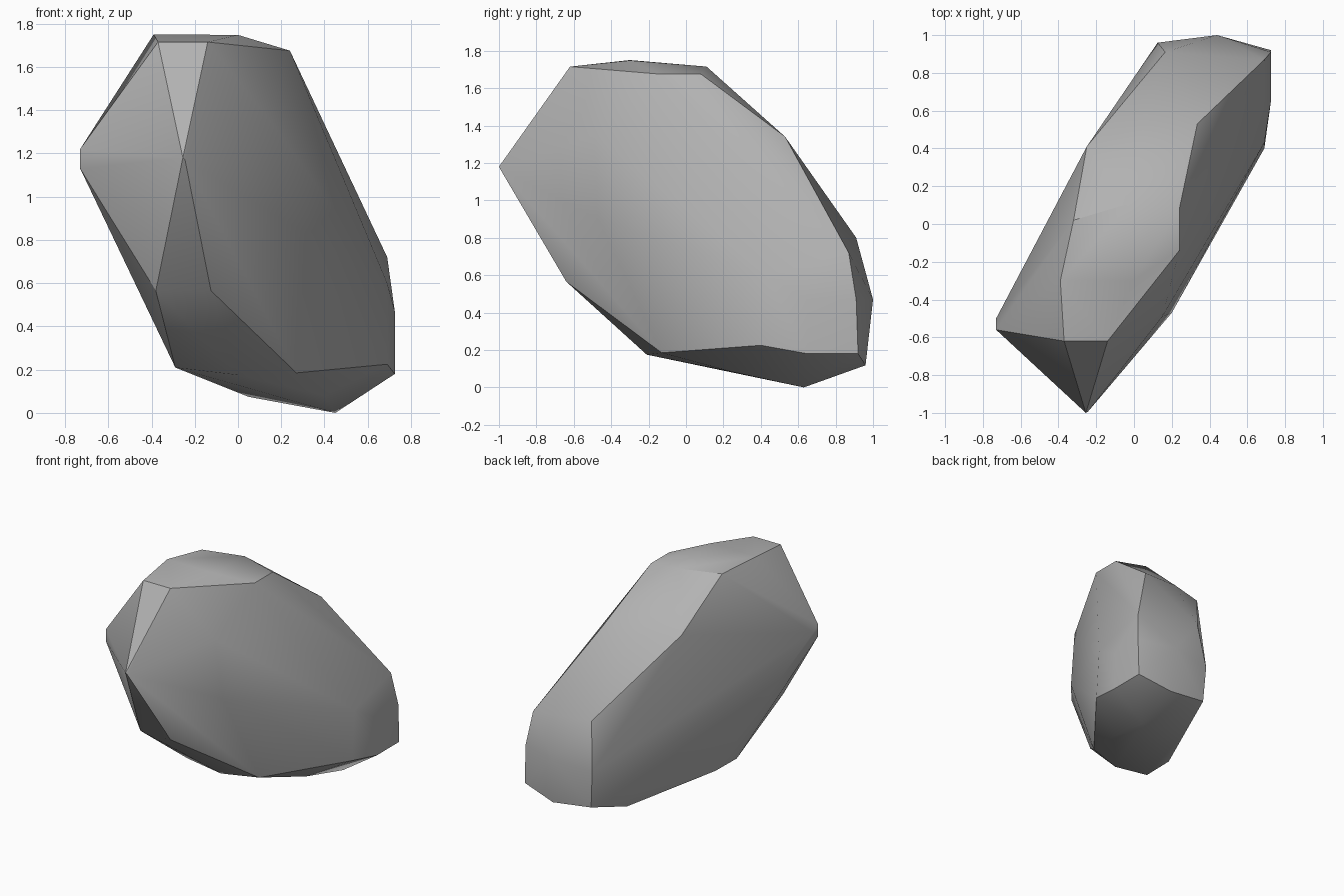
import bpy, bmesh, math

cube = bpy.data.objects.get("Cube")
if cube:
    bpy.data.objects.remove(cube, do_unlink=True)

# Plain grey stone
stone = bpy.data.materials.new("grey_stone")
stone.use_nodes = True
grey = (0.45, 0.45, 0.45, 1.0)
stone.diffuse_color = grey
bsdf = next(n for n in stone.node_tree.nodes if n.type == 'BSDF_PRINCIPLED')
bsdf.inputs["Base Color"].default_value = grey
bsdf.inputs["Roughness"].default_value = 0.9

# Chipped corners of the boulder, grouped by region
top_facet = [(-0.37, -0.62, 1.715), (-0.14, -0.62, 1.715), (-0.39, -0.30, 1.75),
             (0.0, -0.30, 1.748), (0.24, -0.14, 1.675), (0.24, 0.08, 1.675),
             (-0.02, 0.11, 1.715), (-0.32, 0.02, 1.72)]
front_tip = [(-0.255, -1.0, 1.18), (-0.245, -0.995, 1.17),
             (0.20, -0.47, 0.90), (0.15, -0.49, 1.35)]
side_point = [(-0.73, -0.56, 1.13), (-0.73, -0.56, 1.22), (-0.73, -0.50, 1.18)]
back_slope = [(0.335, 0.53, 1.34), (0.05, 0.53, 1.34), (-0.25, 0.41, 1.38),
              (0.165, 0.91, 0.80), (0.69, 0.87, 0.72)]
end_wall = [(0.725, 0.91, 0.47), (0.725, 0.92, 0.18), (0.44, 1.0, 0.47),
            (0.458, 0.96, 0.118), (0.143, 0.947, 0.157), (0.125, 0.96, 0.44),
            (0.725, 0.65, 0.18), (0.725, 0.65, 0.47),
            (0.69, 0.40, 0.225), (0.69, 0.43, 0.60)]
underside = [(0.45, 0.63, 0.0), (0.05, 0.642, 0.074), (-0.285, 0.05, 0.21),
             (-0.29, -0.20, 0.21), (0.0, -0.21, 0.175), (0.27, -0.13, 0.185),
             (0.40, 0.26, 0.08), (-0.38, -0.64, 0.565), (-0.125, -0.64, 0.565)]

# Wrap the corners in a convex shell and merge flat neighbours
bm = bmesh.new()
for co in top_facet + front_tip + side_point + back_slope + end_wall + underside:
    bm.verts.new(co)
hull = bmesh.ops.convex_hull(bm, input=bm.verts[:])
loose = {g for g in hull["geom_interior"] + hull["geom_unused"]
         if isinstance(g, bmesh.types.BMVert)}
bmesh.ops.delete(bm, geom=list(loose), context='VERTS')
bmesh.ops.dissolve_limit(bm, angle_limit=math.radians(1.5),
                         verts=bm.verts[:], edges=bm.edges[:])
bmesh.ops.recalc_face_normals(bm, faces=bm.faces[:])

mesh = bpy.data.meshes.new("boulder")
bm.to_mesh(mesh)
bm.free()
mesh.materials.append(stone)
boulder = bpy.data.objects.new("boulder", mesh)
bpy.context.collection.objects.link(boulder)

# Soft faces with crisp chipped edges
bpy.ops.object.select_all(action='DESELECT')
boulder.select_set(True)
bpy.context.view_layer.objects.active = boulder
bpy.ops.object.shade_smooth_by_angle(angle=math.radians(30))
